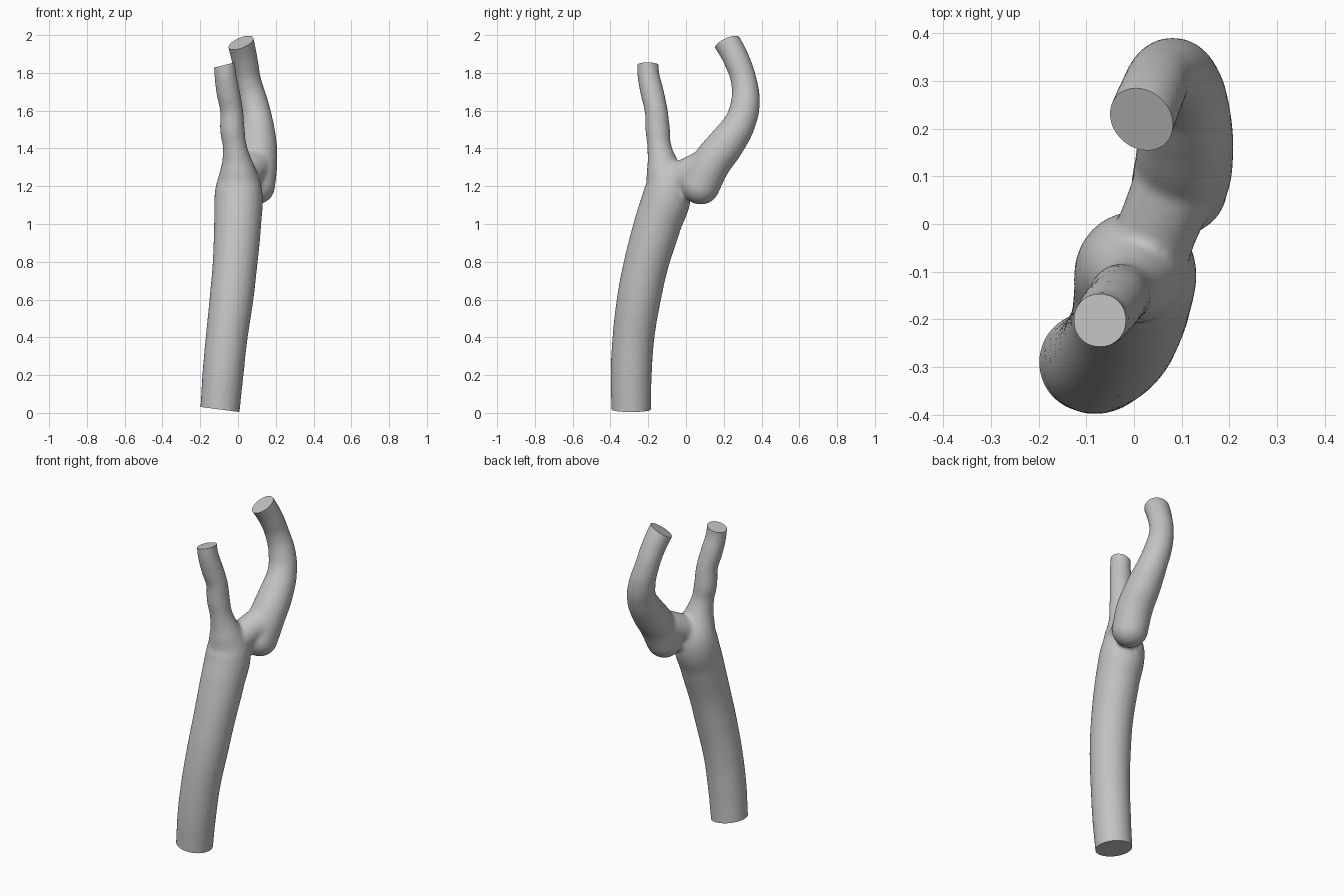
import bpy, bmesh, math
from mathutils import Vector

cube = bpy.data.objects.get("Cube")
if cube:
    bpy.data.objects.remove(cube, do_unlink=True)

grey = bpy.data.materials.new("plain_grey")
grey.use_nodes = True
colour = (0.55, 0.55, 0.55, 1)
grey.diffuse_color = colour
grey.node_tree.nodes["Principled BSDF"].inputs["Base Color"].default_value = colour

body = bmesh.new()


def add_tube(points):
    """Sweep a circle through (x, y, z, radius) points and add it to the body."""
    curve = bpy.data.curves.new("path", 'CURVE')
    curve.dimensions = '3D'
    curve.bevel_depth = 1
    curve.bevel_resolution = 10
    curve.use_fill_caps = True
    spline = curve.splines.new('BEZIER')
    spline.resolution_u = 10
    spline.radius_interpolation = 'CARDINAL'
    spline.bezier_points.add(len(points) - 1)
    for bp, (x, y, z, r) in zip(spline.bezier_points, points):
        bp.co = (x, y, z)
        bp.radius = r
        bp.handle_left_type = bp.handle_right_type = 'AUTO'
    helper = bpy.data.objects.new("path", curve)
    bpy.context.collection.objects.link(helper)
    bpy.context.view_layer.update()
    mesh = bpy.data.meshes.new_from_object(
        helper.evaluated_get(bpy.context.evaluated_depsgraph_get()))
    body.from_mesh(mesh)
    bpy.data.objects.remove(helper, do_unlink=True)
    bpy.data.meshes.remove(mesh)


# Trunk running up into the thin front branch
add_tube([(-.105, -.29, -.1, .105), (-.095, -.29, .02, .105), (-.08, -.29, .2, .109),
          (-.06, -.278, .4, .111), (-.035, -.25, .6, .116), (-.015, -.208, .8, .119),
          (-.002, -.15, 1, .125), (.003, -.098, 1.18, .125), (-.003, -.12, 1.3, .09),
          (-.016, -.14, 1.4, .065), (-.03, -.15, 1.5, .065), (-.034, -.158, 1.6, .061),
          (-.053, -.18, 1.7, .062), (-.068, -.2, 1.8, .058), (-.075, -.2, 1.92, .056)])

# Thick rear branch with its rounded bulb at the lower end
bulb = Vector((.095, .078, 1.205))
add_tube([(*bulb, .102), (.105, .13, 1.315, .103), (.108, .217, 1.43, .097),
          (.103, .285, 1.535, .084), (.083, .314, 1.64, .077), (.055, .307, 1.755, .069),
          (.037, .272, 1.86, .069), (.015, .218, 1.962, .071), (-.01, .15, 2.06, .071)])
bmesh.ops.create_uvsphere(body, u_segments=32, v_segments=20, radius=.102)
bmesh.ops.translate(body, vec=bulb, verts=[v for v in body.verts if v.co.length < .11])

# Bridge between trunk and bulb
add_tube([(.02, -.09, 1.21, .09), (.045, -.02, 1.25, .085), (.1, .11, 1.31, .09)])

bmesh.ops.remove_doubles(body, verts=body.verts, dist=.0001)
bmesh.ops.recalc_face_normals(body, faces=body.faces)
mesh = bpy.data.meshes.new("forked_vessel")
body.to_mesh(mesh)
body.free()
vessel = bpy.data.objects.new("forked_vessel", mesh)
bpy.context.collection.objects.link(vessel)

# Fuse the parts and soften the fork
remesh = vessel.modifiers.new("fuse", 'REMESH')
remesh.mode = 'VOXEL'
remesh.voxel_size = .011
soften = vessel.modifiers.new("soften", 'SMOOTH')
soften.factor = .5
soften.iterations = 6
bpy.context.view_layer.update()
fused = bpy.data.meshes.new_from_object(
    vessel.evaluated_get(bpy.context.evaluated_depsgraph_get()))
vessel.modifiers.clear()
vessel.data = fused
bpy.data.meshes.remove(mesh)
fused.name = "forked_vessel"

# Slice the three ends flat and close them
bm = bmesh.new()
bm.from_mesh(fused)
for centre, outward in [((-.095, -.29, .018), (-.13, 0, -1)),
                        ((-.07, -.2, 1.842), (-.25, 0, 1)),
                        ((.017, .22, 1.96), (-.42, -.45, 1))]:
    c, n = Vector(centre), Vector(outward).normalized()
    near = [f for f in bm.faces if (f.calc_center_median() - c).length < .22]
    edges = {e for f in near for e in f.edges}
    verts = {v for f in near for v in f.verts}
    bmesh.ops.bisect_plane(bm, geom=near + list(edges) + list(verts),
                           plane_co=c, plane_no=n, dist=.00001)
    beyond = [v for v in bm.verts
              if (v.co - c).length < .25 and (v.co - c).dot(n) > .0001]
    bmesh.ops.delete(bm, geom=beyond, context='VERTS')
    rim = [e for e in bm.edges if e.is_boundary]
    bmesh.ops.holes_fill(bm, edges=rim, sides=0)
bmesh.ops.recalc_face_normals(bm, faces=bm.faces)
bm.to_mesh(fused)
bm.free()

fused.materials.clear()
fused.materials.append(grey)
bpy.ops.object.select_all(action='DESELECT')
vessel.select_set(True)
bpy.context.view_layer.objects.active = vessel
bpy.ops.object.shade_smooth_by_angle(angle=math.radians(40))
